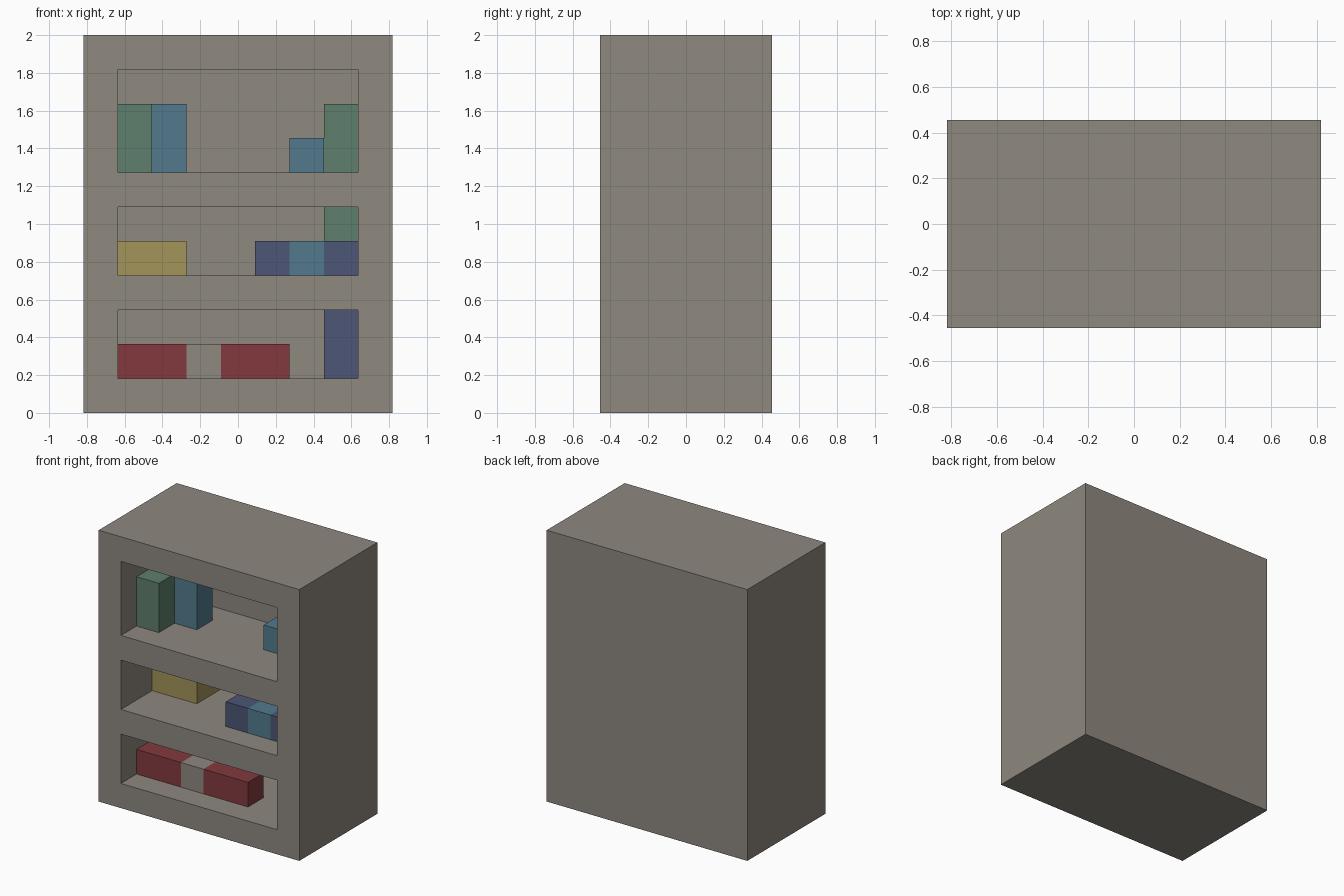
import bpy
import bmesh
from mathutils import Vector

cube = bpy.data.objects.get("Cube")
if cube:
    bpy.data.objects.remove(cube, do_unlink=True)

U = 2 / 11                # grid module: the case is 9 x 5 x 11 modules
FRONT = -2.5              # front plane, in modules
CAVITY = 4                # shelf depth, in modules
SHELVES = [(1, 3), (4, 6), (7, 10)]   # floor and ceiling of each opening


def make_material(name, rgb):
    linear = [((c / 255 + 0.055) / 1.055) ** 2.4 for c in rgb] + [1.0]
    mat = bpy.data.materials.new(name)
    mat.use_nodes = True
    mat.diffuse_color = linear
    bsdf = next(n for n in mat.node_tree.nodes if n.type == 'BSDF_PRINCIPLED')
    bsdf.inputs["Base Color"].default_value = linear
    bsdf.inputs["Roughness"].default_value = 0.9
    return mat


MATS = {
    "grey": make_material("warm grey", (142, 136, 127)),
    "green": make_material("muted green", (94, 126, 108)),
    "blue": make_material("steel blue", (82, 122, 141)),
    "navy": make_material("dusty navy", (76, 86, 118)),
    "yellow": make_material("mustard yellow", (163, 147, 90)),
    "red": make_material("brick red", (131, 58, 62)),
}


def box_bmesh(lo, hi):
    """Box between two corners given in modules."""
    bm = bmesh.new()
    bmesh.ops.create_cube(bm, size=1)
    lo, hi = Vector(lo) * U, Vector(hi) * U
    for v in bm.verts:
        v.co = (lo + hi) / 2 + v.co * (hi - lo)
    return bm


def finish(name, bm, colour):
    mesh = bpy.data.meshes.new(name)
    bm.to_mesh(mesh)
    bm.free()
    mesh.materials.append(MATS[colour])
    obj = bpy.data.objects.new(name, mesh)
    bpy.context.collection.objects.link(obj)
    return obj


# Case: cut the shelf outlines into a solid box, then push the openings in
bm = box_bmesh((-4.5, FRONT, 0), (4.5, -FRONT, 11))
cuts = [((x, 0, 0), (1, 0, 0)) for x in (-3.5, 3.5)]
cuts += [((0, 0, z), (0, 0, 1)) for shelf in SHELVES for z in shelf]
for point, normal in cuts:
    bmesh.ops.bisect_plane(bm, geom=bm.verts[:] + bm.edges[:] + bm.faces[:],
                           plane_co=Vector(point) * U, plane_no=normal)
bm.normal_update()


def is_opening(face):
    c = face.calc_center_median() / U
    return (face.normal.y < -0.9 and abs(c.x) < 3.5
            and any(a < c.z < b for a, b in SHELVES))


openings = [f for f in bm.faces if is_opening(f)]
pushed = bmesh.ops.extrude_discrete_faces(bm, faces=openings)["faces"]
bmesh.ops.translate(bm, vec=(0, CAVITY * U, 0),
                    verts=list({v for f in pushed for v in f.verts}))
bmesh.ops.recalc_face_normals(bm, faces=bm.faces[:])
finish("bookcase", bm, "grey")

# Shelf contents: name, colour, shelf, left x, right x, height, setback, depth
BLOCKS = [
    ("top_left_tall_block", "green", 2, -3.5, -2.5, 2, 1, 1),
    ("top_inner_tall_block", "blue", 2, -2.5, -1.5, 2, 2, 1),
    ("top_short_block", "blue", 2, 1.5, 2.5, 1, 2, 1),
    ("top_right_tall_block", "green", 2, 2.5, 3.5, 2, 3, 1),
    ("middle_wide_block", "yellow", 1, -3.5, -1.5, 1, 2, 2),
    ("middle_row_block_inner", "navy", 1, 0.5, 1.5, 1, 1, 1),
    ("middle_row_block_centre", "blue", 1, 1.5, 2.5, 1, 1, 1),
    ("middle_row_block_outer", "navy", 1, 2.5, 3.5, 1, 1, 1),
    ("middle_rear_tall_block", "green", 1, 2.5, 3.5, 2, 3, 1),
    ("bottom_row_block_right", "red", 0, -3.5, -1.5, 1, 1, 1),
    ("bottom_row_spacer", "grey", 0, -1.5, -0.5, 1, 1, 1),
    ("bottom_row_block_left", "red", 0, -0.5, 1.5, 1, 1, 1),
    ("bottom_tall_block", "navy", 0, 2.5, 3.5, 2, 3, 1),
]
for name, colour, shelf, x0, x1, height, setback, depth in BLOCKS:
    floor = SHELVES[shelf][0]
    y = FRONT + setback
    finish(name, box_bmesh((x0, y, floor), (x1, y + depth, floor + height)), colour)
